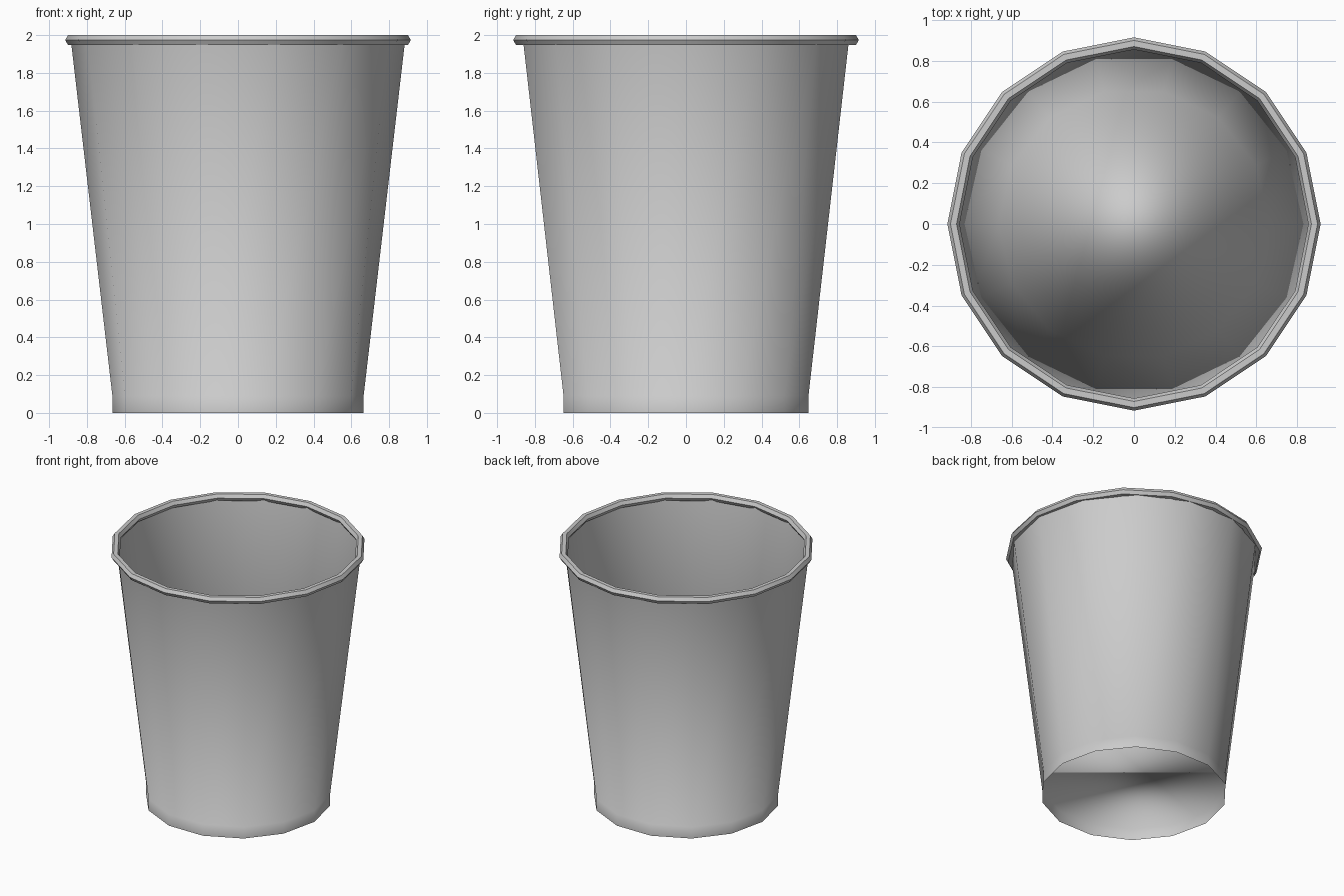
import bpy, bmesh, math

if "Cube" in bpy.data.objects:
    bpy.data.objects.remove(bpy.data.objects["Cube"])


def ring(bm, r, z, n):
    return [bm.verts.new((r * math.cos(2 * math.pi * i / n),
                          r * math.sin(2 * math.pi * i / n), z)) for i in range(n)]


def bridge(bm, a, b):
    n = len(a)
    for i in range(n):
        j = (i + 1) % n
        bm.faces.new((a[i], a[j], b[j], b[i]))


def finish(bm, name):
    mesh = bpy.data.meshes.new(name)
    bm.to_mesh(mesh)
    bm.free()
    ob = bpy.data.objects.new(name, mesh)
    bpy.context.collection.objects.link(ob)
    bpy.ops.object.select_all(action='DESELECT')
    ob.select_set(True)
    bpy.context.view_layer.objects.active = ob
    bpy.ops.object.shade_smooth_by_angle(angle=math.radians(35))
    return ob


# Tapered 14-sided wall with a short straight foot and a recessed floor
bm = bmesh.new()
foot = ring(bm, 0.665, 0.0, 14)
base = ring(bm, 0.665, 0.09, 14)
lip = ring(bm, 0.885, 1.974, 14)
bridge(bm, foot, base)
bridge(bm, base, lip)
bm.faces.new(base)
finish(bm, "cup_body")

# Rolled rim: 16-sided ring with a six-sided section
bm = bmesh.new()
loops = []
for k in range(6):
    a = k * math.pi / 3
    loops.append(ring(bm, 0.885 + 0.03 * math.cos(a), 1.974 + 0.03 * math.sin(a), 16))
for k in range(6):
    bridge(bm, loops[k], loops[(k + 1) % 6])
finish(bm, "rolled_rim")
